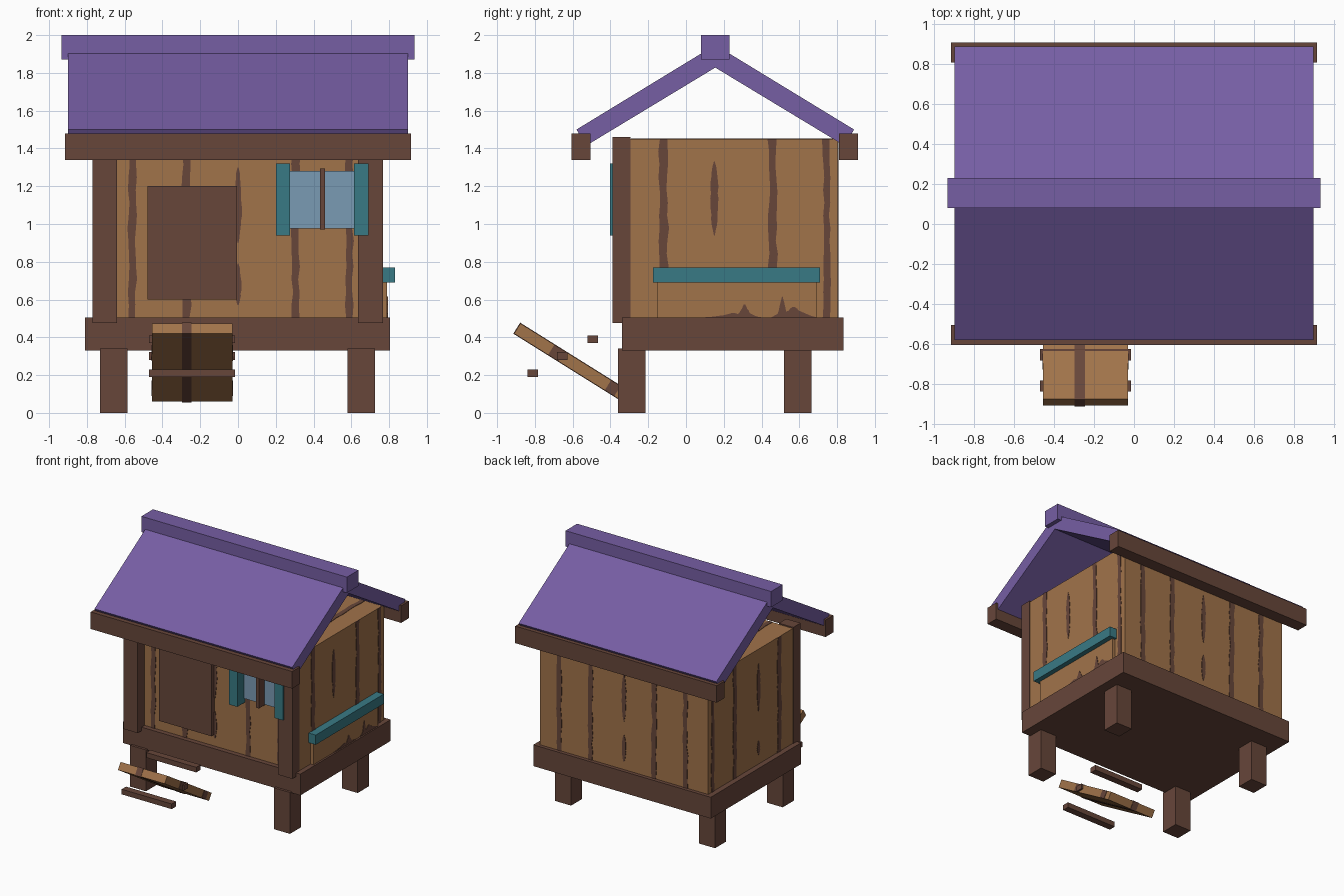
import bpy, bmesh, math, random

random.seed(4)
if "Cube" in bpy.data.objects:
    bpy.data.objects.remove(bpy.data.objects["Cube"])


def material(name, rgb):
    """Flat material from 0-255 display values."""
    col = [((c / 255 + 0.055) / 1.055) ** 2.4 for c in rgb] + [1]
    m = bpy.data.materials.new(name)
    m.use_nodes = True
    m.diffuse_color = col
    m.node_tree.nodes["Principled BSDF"].inputs["Base Color"].default_value = col
    return m


wood = material("light wood", (161, 115, 74))
brown = material("dark wood", (103, 70, 58))
purple = material("purple roof", (118, 94, 164))
teal = material("teal paint", (57, 122, 133))
glass = material("window glass", (122, 155, 179))


def finish(name, bm, mat):
    bmesh.ops.recalc_face_normals(bm, faces=bm.faces)
    mesh = bpy.data.meshes.new(name)
    bm.to_mesh(mesh)
    bm.free()
    mesh.materials.append(mat)
    obj = bpy.data.objects.new(name, mesh)
    bpy.context.collection.objects.link(obj)
    return obj


def prism(name, x0, x1, profile, mat):
    """Extrude a (y, z) profile along x."""
    bm = bmesh.new()
    a = [bm.verts.new((x0, y, z)) for y, z in profile]
    b = [bm.verts.new((x1, y, z)) for y, z in profile]
    bm.faces.new(a)
    bm.faces.new(b[::-1])
    for i in range(len(a)):
        j = (i + 1) % len(a)
        bm.faces.new((a[i], b[i], b[j], a[j]))
    return finish(name, bm, mat)


def box(name, x0, x1, y0, y1, z0, z1, mat):
    return prism(name, x0, x1, [(y0, z0), (y1, z0), (y1, z1), (y0, z1)], mat)


# Base, legs and cabin
box("base", -0.81, 0.805, -0.34, 0.835, 0.33, 0.505, brown)
for side, x in (("right", -0.73), ("left", 0.58)):
    for end, y in (("front", -0.36), ("back", 0.52)):
        box(f"{end}_{side}_leg", x, x + 0.145, y, y + 0.145, 0, 0.34, brown)
box("cabin", -0.765, 0.765, -0.30, 0.805, 0.5, 1.45, wood)
box("right_front_post", -0.77, -0.64, -0.39, -0.295, 0.475, 1.46, brown)
box("left_front_post", 0.635, 0.767, -0.39, -0.295, 0.475, 1.46, brown)

# Roof: two mirrored slabs, ridge and eaves beams
RIDGE = 0.155
slab = [(-0.58, 1.5), (RIDGE, 1.948), (RIDGE, 1.828), (-0.528, 1.415)]
prism("front_roof", -0.9, 0.9, slab, purple)
prism("back_roof", -0.9, 0.9, [(2 * RIDGE - y, z) for y, z in slab], purple)
box("ridge_beam", -0.935, 0.935, 0.08, 0.23, 1.87, 2.0, purple)
box("front_eave", -0.917, 0.917, -0.605, -0.505, 1.34, 1.48, brown)
box("back_eave", -0.917, 0.917, 0.81, 0.91, 1.34, 1.48, brown)

# Door and window
box("door", -0.48, -0.005, -0.34, -0.29, 0.6, 1.2, brown)
box("window_pane", 0.27, 0.62, -0.312, -0.29, 0.975, 1.28, glass)
box("window_bar", 0.435, 0.46, -0.385, -0.29, 0.97, 1.293, brown)
box("right_shutter", 0.2, 0.275, -0.402, -0.29, 0.94, 1.32, teal)
box("left_shutter", 0.613, 0.69, -0.402, -0.29, 0.94, 1.32, teal)

# Side hatch with its lid rail
box("side_hatch", 0.75, 0.79, -0.15, 0.69, 0.5, 0.7, wood)
box("side_rail", 0.75, 0.83, -0.175, 0.71, 0.69, 0.77, teal)

# Ramp with grain bands, and its loose rungs
FRONT, BACK, SLOPE = -0.91, -0.334, -0.625


def ramp_section(y0, y1, grow):
    """Slanted strip of the ramp between two underside positions."""
    low = [(y, 0.42 + SLOPE * (y - FRONT)) for y in (y0, y1)]
    n = (0.53, 0.848)
    down = [(y - n[0] * grow, z - n[1] * grow) for y, z in low]
    up = [(y + n[0] * (0.063 + grow), z + n[1] * (0.063 + grow)) for y, z in low]
    return down + up[::-1]


prism("ramp", -0.455, -0.03, ramp_section(FRONT, BACK, 0), wood)
prism("ramp_grain", -0.297, -0.245, ramp_section(FRONT - 0.003, BACK + 0.003, 0.003), brown)
for i, (y0, y1) in enumerate(((-0.73, -0.675), (-0.43, -0.38))):
    prism(f"ramp_edge_grain_{i}", -0.458, -0.027, ramp_section(y0, y1, -0.001), brown)
for i, (y, z) in enumerate(((-0.493, 0.39), (-0.655, 0.302), (-0.812, 0.21))):
    box(f"rung_{i}", -0.47, -0.015, y - 0.028, y + 0.028, z - 0.021, z + 0.021, brown)


# Painted wood grain: thin wavy plates on the walls
walls = {
    "front": lambda u, v: (u, -0.30, v),
    "back": lambda u, v: (u, 0.805, v),
    "left": lambda u, v: (0.765, u, v),
    "right": lambda u, v: (-0.765, u, v),
    "top": lambda u, v: (u, v, 1.45),
    "hatch": lambda u, v: (0.79, u, v),
}
shapes = {
    "band": lambda t: 1,
    "lens": lambda t: 0.15 + math.sin(math.pi * t) ** 0.7,
    "mound": lambda t: 1.05 - t ** 0.5,
}


def grain(wall, u, v0, v1, width, shape="band", steps=14):
    place = walls[wall]
    bm = bmesh.new()
    last = None
    for i in range(steps + 1):
        t = i / steps
        half = width / 2 * shapes[shape](t)
        wave = random.uniform(-0.12, 0.12) * width if shape == "band" else 0
        half *= random.uniform(0.8, 1.15)
        v = v0 + (v1 - v0) * t
        pair = [bm.verts.new(place(u + wave + s * half, v)) for s in (-1, 1)]
        if last:
            bm.faces.new((last[0], last[1], pair[1], pair[0]))
        last = pair
    obj = finish(f"{wall}_grain", bm, brown)
    plate = obj.modifiers.new("plate", "SOLIDIFY")
    plate.thickness = 0.007
    plate.offset = 0


for wall in ("front", "back"):
    for u, w in ((-0.56, 0.04), (-0.275, 0.045), (0.305, 0.04), (0.59, 0.04)):
        grain(wall, u, 0.505, 1.45, w)
    grain(wall, 0.0, 0.9, 1.3, 0.035, "lens")
    grain(wall, 0.0, 0.57, 0.79, 0.03, "lens")
for wall in ("left", "right"):
    for u, w in ((-0.12, 0.045), (0.46, 0.042), (0.745, 0.035)):
        grain(wall, u, 0.505, 1.45, w)
    grain(wall, 0.15, 0.94, 1.33, 0.036, "lens")
grain("right", 0.15, 0.58, 0.7, 0.03, "lens")
for u in (-0.56, -0.275, 0.305, 0.59):
    grain("top", u, -0.29, 0.8, 0.04)
for u, top, w in ((0.25, 0.53, 0.3), (0.31, 0.575, 0.14), (0.57, 0.56, 0.26), (0.51, 0.615, 0.1)):
    grain("hatch", u, 0.505, top, w, "mound", 6)
